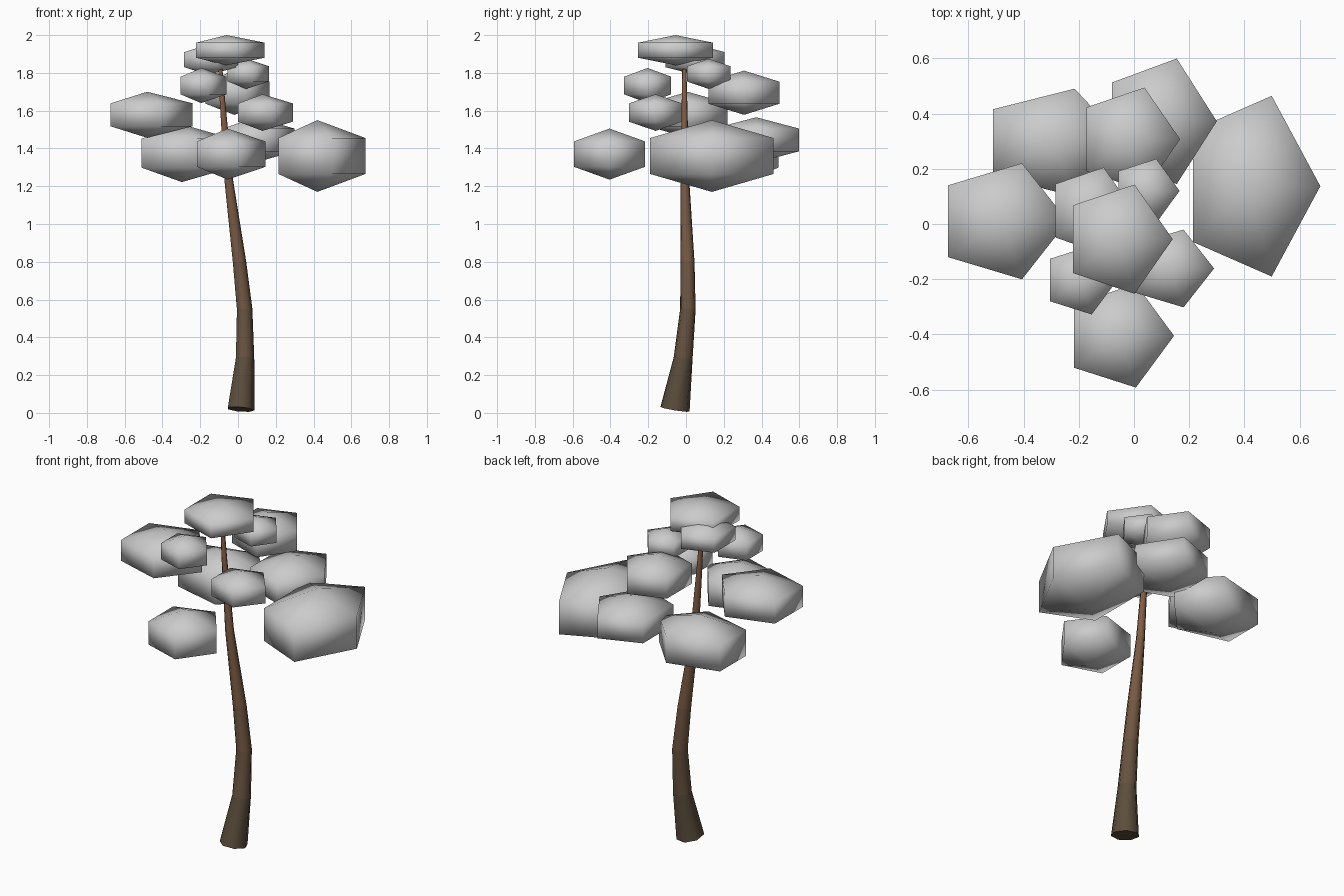
import bpy, bmesh
from math import cos, sin, pi

if "Cube" in bpy.data.objects:
    bpy.data.objects.remove(bpy.data.objects["Cube"])


def loft(name, rings, sides, turn=0.0):
    """Skin stacked rings of (centre, radius x, radius y, tilt x, tilt y)."""
    bm = bmesh.new()
    loops = []
    for (x, y, z), rx, ry, tx, ty in rings:
        if rx == 0:
            loops.append([bm.verts.new((x, y, z))] * sides)
            continue
        loop = []
        for i in range(sides):
            a = turn + 2 * pi * i / sides
            dx, dy = rx * cos(a), ry * sin(a)
            loop.append(bm.verts.new((x + dx, y + dy, z + tx * dx + ty * dy)))
        loops.append(loop)
    for k, (lo, hi) in enumerate(zip(loops, loops[1:])):
        for i in range(sides):
            j = (i + 1) % sides
            quad = list(dict.fromkeys((lo[i], lo[j], hi[j], hi[i])))
            f = bm.faces.new(quad)
            f.smooth = True
            f.material_index = k
    if rings[0][1]:
        bm.faces.new(loops[0][::-1])
    if rings[-1][1]:
        bm.faces.new(loops[-1]).material_index = len(rings) - 2
    bmesh.ops.recalc_face_normals(bm, faces=bm.faces)
    mesh = bpy.data.meshes.new(name)
    bm.to_mesh(mesh)
    bm.free()
    obj = bpy.data.objects.new(name, mesh)
    bpy.context.collection.objects.link(obj)
    return obj


# Curved, tapering trunk
trunk_path = [
    ((0.013, -0.058, 0.019), 0.074, 0.079, -0.08, -0.16),
    ((0.035, -0.015, 0.29), 0.051, 0.051, 0, -0.12),
    ((0.033, 0.010, 0.55), 0.043, 0.042, 0.05, -0.05),
    ((0.006, 0.008, 0.80), 0.037, 0.038, 0.1, 0),
    ((-0.050, -0.006, 1.23), 0.024, 0.024, 0.1, 0),
    ((-0.083, -0.008, 1.65), 0.015, 0.015, 0.1, 0),
    ((-0.095, -0.009, 1.84), 0.011, 0.011, 0, 0),
]
trunk = loft("trunk", trunk_path, 7)

# Bark gets redder towards the top
low, high = (0.105, 0.075, 0.045), (0.25, 0.12, 0.065)
for k in range(len(trunk_path) - 1):
    t = k / (len(trunk_path) - 2)
    mat = bpy.data.materials.new(f"bark_{k}")
    mat.diffuse_color = (*[a + (b - a) * t for a, b in zip(low, high)], 1)
    mat.use_nodes = True
    mat.node_tree.nodes["Principled BSDF"].inputs["Base Color"].default_value = mat.diffuse_color
    trunk.data.materials.append(mat)

# Leaf clumps: five-sided, three-band spheres (centre, radii)
clumps = [
    ((0.420, 0.137, 1.360), (0.255, 0.344, 0.190)),
    ((0.090, 0.372, 1.445), (0.210, 0.239, 0.120)),
    ((-0.297, 0.295, 1.375), (0.265, 0.205, 0.153)),
    ((-0.480, 0.010, 1.578), (0.240, 0.221, 0.122)),
    ((-0.055, -0.405, 1.370), (0.200, 0.197, 0.135)),
    ((-0.020, 0.307, 1.695), (0.187, 0.197, 0.117)),
    ((0.043, 0.120, 1.795), (0.122, 0.122, 0.080)),
    ((-0.158, 0.048, 1.870), (0.157, 0.165, 0.080)),
    ((-0.195, -0.203, 1.733), (0.135, 0.131, 0.093)),
    ((0.130, -0.161, 1.590), (0.160, 0.148, 0.097)),
    ((-0.060, -0.055, 1.920), (0.200, 0.208, 0.080)),
]
for n, ((x, y, z), (rx, ry, rz)) in enumerate(clumps, 1):
    rings = [((x, y, z + h * rz), rx * w, ry * w, 0, 0)
             for h, w in ((-1, 0), (-0.5, 1), (0.5, 1), (1, 0))]
    loft(f"leaf_clump_{n}", rings, 5)
